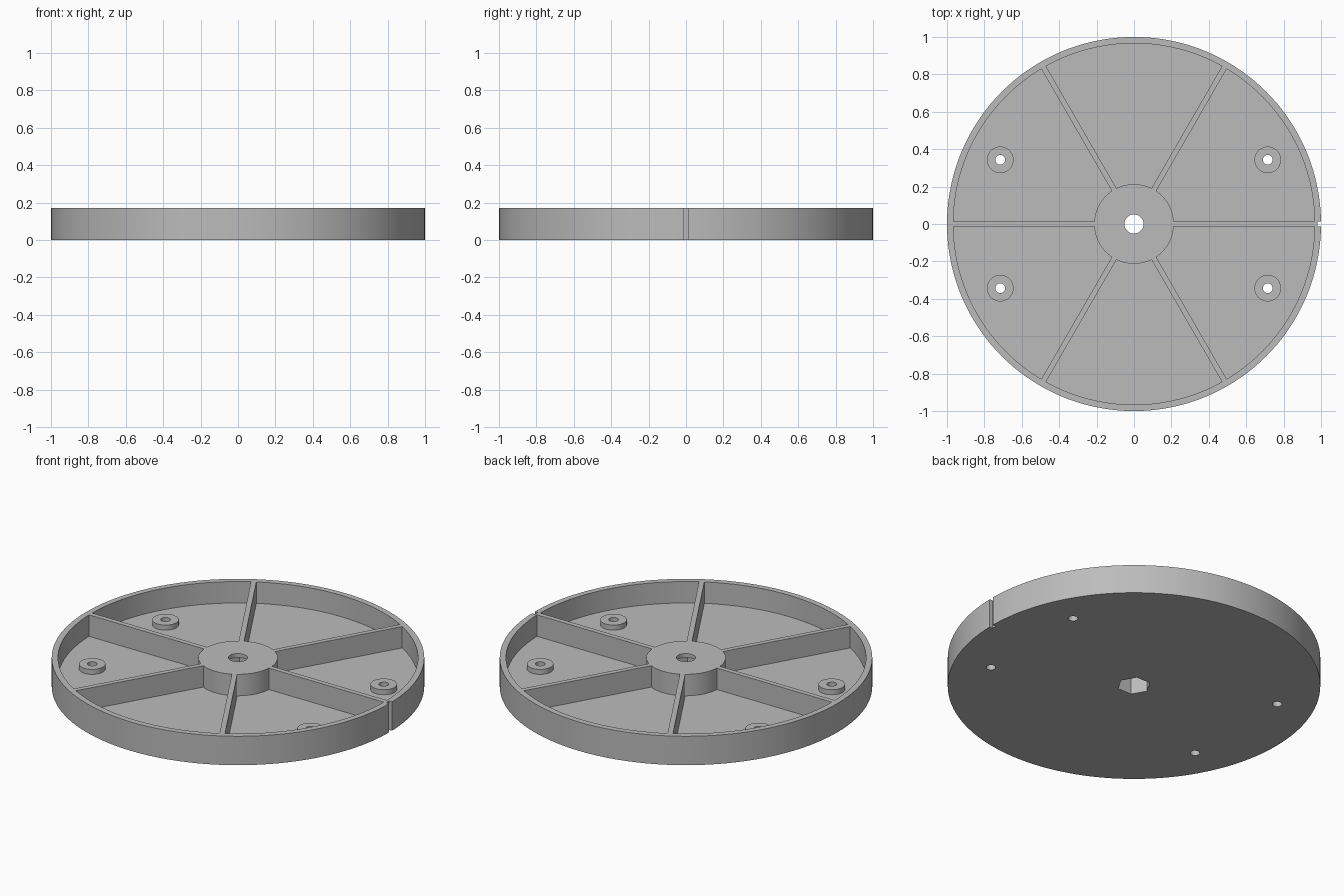
import bpy, bmesh
from math import sin, cos, asin, radians, pi

cube = bpy.data.objects.get("Cube")
if cube:
    bpy.data.objects.remove(cube, do_unlink=True)

HEIGHT, FLOOR = 0.171, 0.044
RIM_IN, HUB_R, SPOKE_HALF = 0.966, 0.213, 0.0145
TOP = HEIGHT + 0.05

grey = bpy.data.materials.new("grey plastic")
grey.use_nodes = True
colour = (0.5, 0.5, 0.5, 1)
grey.diffuse_color = colour
grey.node_tree.nodes["Principled BSDF"].inputs["Base Color"].default_value = colour


def arc(radius, start, end, steps):
    return [(radius * cos(start + (end - start) * i / steps),
             radius * sin(start + (end - start) * i / steps)) for i in range(steps + 1)]


def circle(radius, sides, x=0, y=0):
    return [(x + px, y + py) for px, py in arc(radius, 0, 2 * pi, sides)[:-1]]


def prism(name, outline, z0, z1):
    """Extrude a flat outline upwards from z0 to z1."""
    bm = bmesh.new()
    face = bm.faces.new([bm.verts.new((x, y, z0)) for x, y in outline])
    top = bmesh.ops.extrude_face_region(bm, geom=[face])["geom"]
    bmesh.ops.translate(bm, vec=(0, 0, z1 - z0),
                        verts=[v for v in top if isinstance(v, bmesh.types.BMVert)])
    bmesh.ops.recalc_face_normals(bm, faces=bm.faces)
    mesh = bpy.data.meshes.new(name)
    bm.to_mesh(mesh)
    bm.free()
    mesh.materials.append(grey)
    obj = bpy.data.objects.new(name, mesh)
    bpy.context.collection.objects.link(obj)
    return obj


def combine(body, tool, operation):
    """Apply a boolean and discard the tool object."""
    tool.hide_render = True
    mod = body.modifiers.new(tool.name, "BOOLEAN")
    mod.operation, mod.solver, mod.object = operation, "EXACT", tool
    bpy.context.view_layer.objects.active = body
    bpy.ops.object.modifier_apply(modifier=mod.name)
    bpy.data.objects.remove(tool, do_unlink=True)


wheel = prism("spoked_wheel", circle(1, 144), 0, HEIGHT)

# Six pockets leave the rim, spokes and hub standing
outer_gap, inner_gap = asin(SPOKE_HALF / RIM_IN), asin(SPOKE_HALF / HUB_R)
for i in range(6):
    a, b = radians(60 * i), radians(60 * i + 60)
    outline = (arc(RIM_IN, a + outer_gap, b - outer_gap, 24)
               + arc(HUB_R, b - inner_gap, a + inner_gap, 12))
    combine(wheel, prism("pocket", outline, FLOOR, TOP), "DIFFERENCE")

# Four raised screw bosses with through holes
for sx in (-1, 1):
    for sy in (-1, 1):
        x, y = 0.715 * sx, 0.343 * sy
        combine(wheel, prism("boss", circle(0.071, 48, x, y), 0.02, 0.074), "UNION")
        combine(wheel, prism("screw_hole", circle(0.026, 32, x, y), -0.05, TOP), "DIFFERENCE")

# Round shaft hole above a hexagonal nut pocket
combine(wheel, prism("shaft_hole", circle(0.051, 48), -0.05, TOP), "DIFFERENCE")
combine(wheel, prism("nut_pocket", circle(0.09, 6), -0.05, 0.148), "DIFFERENCE")

# Alignment notch on the rim
notch = [(0.98, -0.0135), (1.1, -0.0135), (1.1, 0.0135), (0.98, 0.0135)]
combine(wheel, prism("rim_notch", notch, -0.05, TOP), "DIFFERENCE")

bpy.ops.object.select_all(action="DESELECT")
wheel.select_set(True)
bpy.context.view_layer.objects.active = wheel
bpy.ops.object.shade_smooth_by_angle(angle=radians(30))
